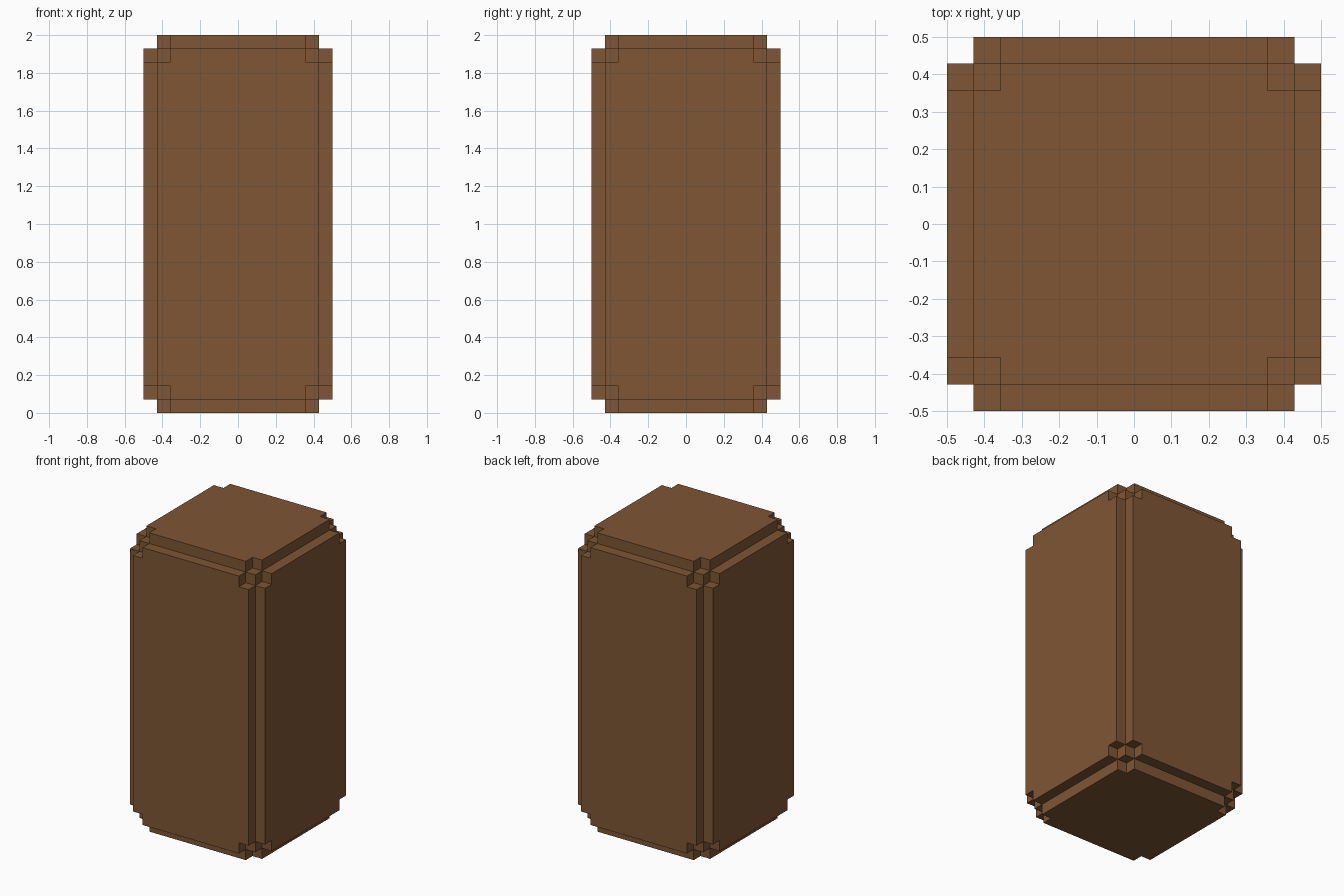
import bpy
import bmesh
from itertools import product

cube = bpy.data.objects.get("Cube")
if cube:
    bpy.data.objects.remove(cube, do_unlink=True)

STEP = 1 / 14          # size of one corner notch
HALF = (0.5, 0.5, 1.0)  # half width, depth and height

# Brown colour
brown = bpy.data.materials.new("brown")
brown.use_nodes = True
colour = (0.209, 0.093, 0.036, 1)
brown.diffuse_color = colour
brown.node_tree.nodes["Principled BSDF"].inputs["Base Color"].default_value = colour


def grid_lines(half):
    outer = [half - STEP * i for i in range(3)]
    return [-v for v in outer] + outer[::-1]


def solid(cell):
    # Cells near edges and corners are cut away in steps
    if min(cell) < 0 or max(cell) > 4:
        return False
    return sum(min(c, 4 - c) for c in cell) >= 3


# Stepped block: only the outer faces of the solid cells
lines = [grid_lines(h) for h in HALF]
bm = bmesh.new()
for cell in filter(solid, product(range(5), repeat=3)):
    for axis, side in product(range(3), (0, 1)):
        neighbour = list(cell)
        neighbour[axis] += 2 * side - 1
        if solid(neighbour):
            continue
        u, v = (axis + 1) % 3, (axis + 2) % 3
        loop = [(0, 0), (1, 0), (1, 1), (0, 1)]
        corners = []
        for du, dv in (loop if side else reversed(loop)):
            index = list(cell)
            index[axis] += side
            index[u] += du
            index[v] += dv
            x, y, z = (lines[i][index[i]] for i in range(3))
            corners.append(bm.verts.new((x, y, z + HALF[2])))
        bm.faces.new(corners)

# Weld the cells and merge flat areas into single faces
bmesh.ops.remove_doubles(bm, verts=bm.verts[:], dist=0.001)
bmesh.ops.dissolve_limit(bm, angle_limit=0.01, verts=bm.verts[:], edges=bm.edges[:])

mesh = bpy.data.meshes.new("stepped_block")
bm.to_mesh(mesh)
bm.free()
mesh.materials.append(brown)
block = bpy.data.objects.new("stepped_block", mesh)
bpy.context.collection.objects.link(block)
